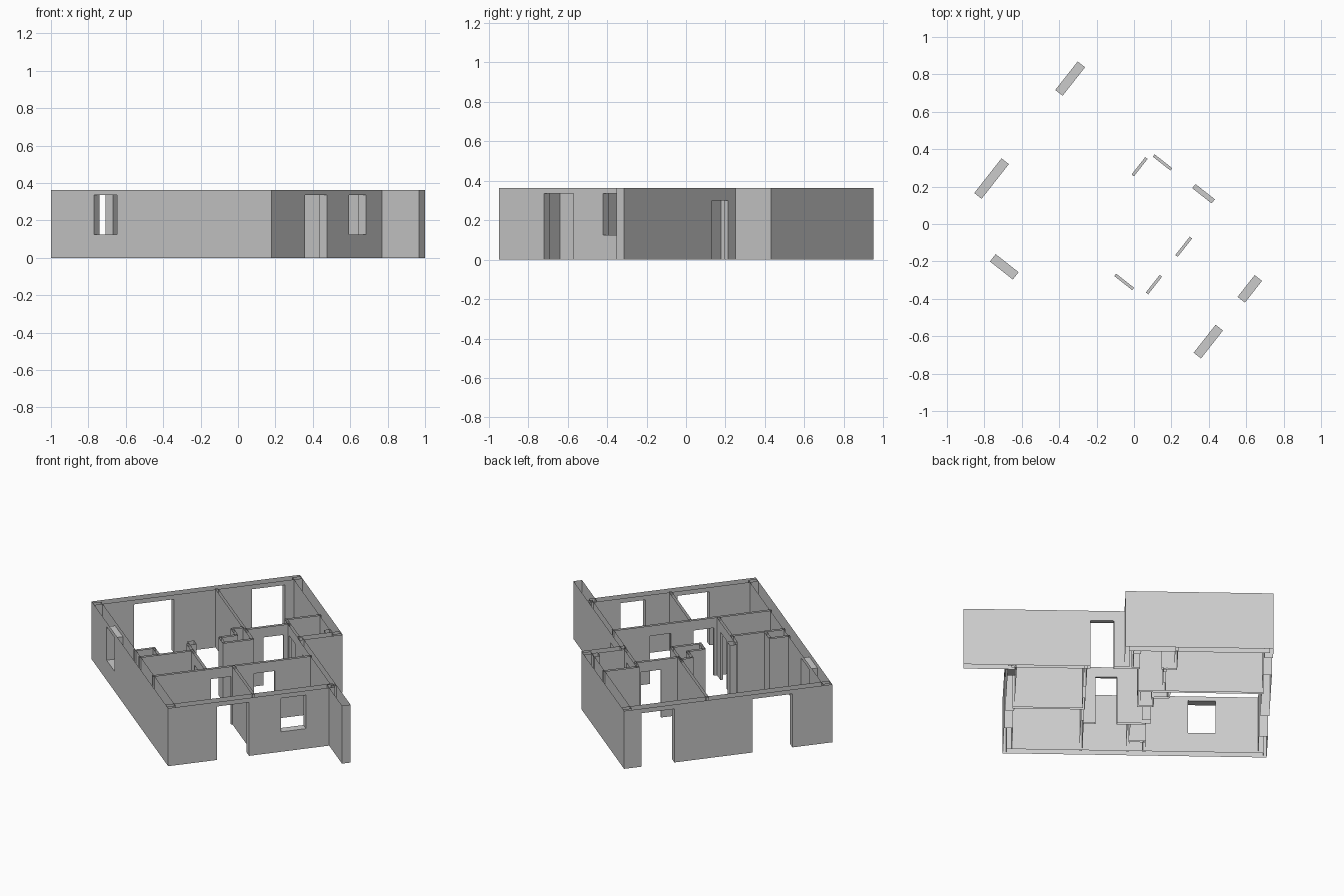
import bpy, bmesh
from mathutils import Matrix, Vector

if "Cube" in bpy.data.objects:
    bpy.data.objects.remove(bpy.data.objects["Cube"], do_unlink=True)

HEIGHT = 0.363
OUTER_TOP, INNER_TOP, SILL = 0.335, 0.30, 0.125
THIN = 0.016

# The plan is drawn along its own two axes, then turned into place
U, V = Vector((0.786, -0.618, 0)), Vector((0.618, 0.786, 0))
ORIGIN = Vector((-1, -0.02, 0))

plaster = bpy.data.materials.new("plaster_grey")
plaster.use_nodes = True
GREY = (0.6, 0.6, 0.6, 1)
plaster.diffuse_color = GREY
plaster.node_tree.nodes["Principled BSDF"].inputs["Base Color"].default_value = GREY


def wall(name, axis, start, end, side, thick, openings=()):
    """Hollow wall without top or bottom; openings are (start, end, low, high)."""
    bm = bmesh.new()

    def point(s, t, z):
        a, b = (s, t) if axis == "a" else (t, s)
        return bm.verts.new(ORIGIN + U * a + V * b + Vector((0, 0, z)))

    def quad(*corners):
        bm.faces.new([point(*c) for c in corners])

    near, far = side, side + thick

    def panel(s0, s1, z0, z1):
        for t in (near, far):
            quad((s0, t, z0), (s1, t, z0), (s1, t, z1), (s0, t, z1))

    def cross(s, z0, z1):
        quad((s, near, z0), (s, far, z0), (s, far, z1), (s, near, z1))

    def level(s0, s1, z):
        quad((s0, near, z), (s1, near, z), (s1, far, z), (s0, far, z))

    cursor = start
    for s0, s1, low, high in openings:
        panel(cursor, s0, 0, HEIGHT)
        panel(s0, s1, high, HEIGHT)
        level(s0, s1, high)
        if low > 0:
            panel(s0, s1, 0, low)
            level(s0, s1, low)
        for s in (s0, s1):
            cross(s, low, high)
        cursor = s1
    panel(cursor, end, 0, HEIGHT)
    for s in (start, end):
        cross(s, 0, HEIGHT)

    bmesh.ops.remove_doubles(bm, verts=bm.verts, dist=0.0005)
    bmesh.ops.recalc_face_normals(bm, faces=bm.faces)
    mesh = bpy.data.meshes.new(name)
    bm.to_mesh(mesh)
    bm.free()
    mesh.materials.append(plaster)
    obj = bpy.data.objects.new(name, mesh)
    bpy.context.collection.objects.link(obj)
    return obj


def door(s0, s1, top=INNER_TOP):
    return (s0, s1, 0, top)


def window(s0, s1):
    return (s0, s1, SILL, OUTER_TOP)


# Outer shell
wall("terrace_wall", "b", 0, 1.235, 0, 0.05,
     [door(0.236, 0.472, OUTER_TOP), door(0.937, 1.131, OUTER_TOP)])
wall("long_front_wall", "a", 0.02, 1.48, 0, 0.05, [window(0.292, 0.448)])
wall("bedroom_outer_wall", "b", 0, 0.99, 1.45, 0.05,
     [door(0.29, 0.48, OUTER_TOP), window(0.67, 0.818)])
wall("wing_wall", "a", 1.46, 1.753, 0.955, 0.05)
wall("entrance_wall", "a", 0.81, 1.48, 0.977, 0.028, [door(0.90, 1.032)])
wall("back_wall", "a", 0.02, 0.82, 1.185, 0.05)
wall("back_end_wall", "b", 0.98, 1.235, 0.79, 0.05)

# Bedroom partitions
wall("bedroom_partition", "b", 0.04, 0.985, 1.05, THIN,
     [door(0.385, 0.505), door(0.64, 0.765)])
wall("bedroom_divider", "a", 1.06, 1.46, 0.512, THIN)

# Bathroom with its niche
wall("bathroom_partition", "b", 0.04, 0.365, 0.785, THIN)
wall("bathroom_door_wall", "a", 0.70, 1.055, 0.35, THIN, [door(0.863, 0.985)])
wall("niche_front", "b", 0.04, 0.165, 0.69, THIN)
wall("niche_side", "a", 0.695, 0.79, 0.15, THIN)
wall("hall_post", "a", 0.67, 0.72, 0.365, 0.04)

# Back room and storage room
wall("back_room_divider", "a", 0.04, 0.75, 0.72, THIN)
wall("back_room_door_wall", "b", 0.725, 0.99, 0.60, THIN, [door(0.834, 0.952)])
wall("storage_door_wall", "a", 0.54, 0.80, 0.979, THIN, [door(0.63, 0.75)])
wall("storage_partition", "b", 0.985, 1.195, 0.54, THIN)
wall("storage_duct", "a", 0.75, 0.795, 1.15, 0.04)

# Service shaft beside the hall
wall("shaft_hall_side", "b", 0.55, 0.735, 0.738, THIN)
wall("shaft_end", "a", 0.665, 0.745, 0.55, THIN)
wall("shaft_room_side", "b", 0.555, 0.66, 0.66, THIN)
wall("shaft_step", "a", 0.575, 0.67, 0.65, THIN)
wall("shaft_step_end", "b", 0.655, 0.725, 0.57, THIN)
